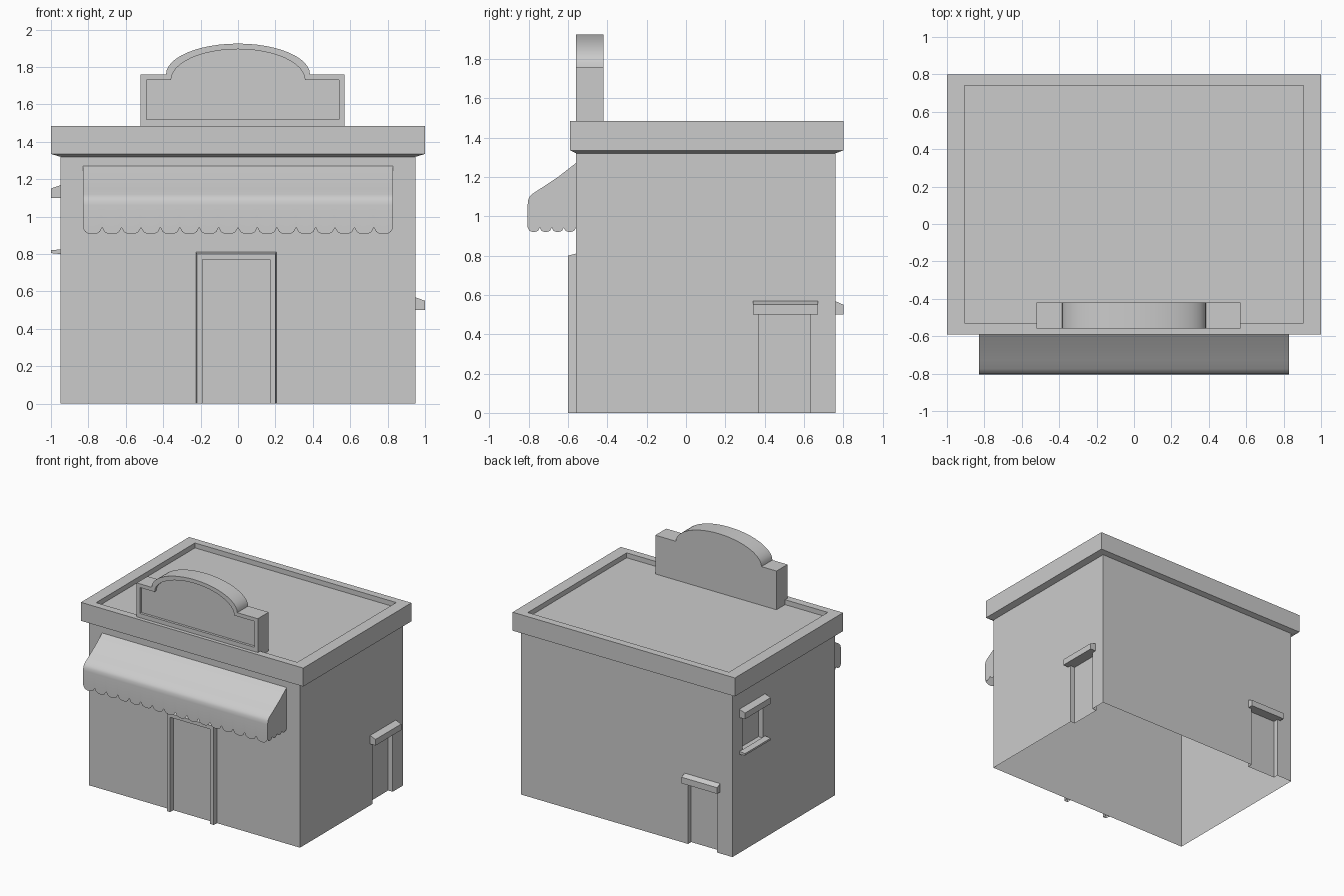
import bpy, bmesh, math

if "Cube" in bpy.data.objects:
    bpy.data.objects.remove(bpy.data.objects["Cube"])


def make(name, verts, faces, smooth=False, recalc=True):
    me = bpy.data.meshes.new(name)
    me.from_pydata(verts, [], faces)
    bm = bmesh.new()
    bm.from_mesh(me)
    bmesh.ops.remove_doubles(bm, verts=bm.verts, dist=1e-5)
    if recalc:
        bmesh.ops.recalc_face_normals(bm, faces=bm.faces)
    bm.to_mesh(me)
    bm.free()
    ob = bpy.data.objects.new(name, me)
    bpy.context.collection.objects.link(ob)
    bpy.ops.object.select_all(action='DESELECT')
    ob.select_set(True)
    bpy.context.view_layer.objects.active = ob
    if smooth:
        bpy.ops.object.shade_smooth_by_angle(angle=math.radians(35))
    return ob


def loft(name, loops, first=True, last=True, closed=True, smooth=False):
    """Skin a list of equal-length loops, optionally capping the ends."""
    n = len(loops[0])
    verts = [p for lp in loops for p in lp]
    faces = []
    for k in range(len(loops) - 1):
        for i in range(n if closed else n - 1):
            j = (i + 1) % n
            faces.append((k*n + i, k*n + j, (k+1)*n + j, (k+1)*n + i))
    if first:
        faces.append(tuple(range(n)))
    if last:
        faces.append(tuple(range((len(loops)-1)*n, len(loops)*n)))
    return make(name, verts, faces, smooth)


def rect(x, y0, y1, z):
    return [(-x, y0, z), (x, y0, z), (x, y1, z), (-x, y1, z)]


def box(name, x0, x1, y0, y1, z0, z1):
    return loft(name, [[(x0, y0, z), (x1, y0, z), (x1, y1, z), (x0, y1, z)]
                       for z in (z0, z1)])


# Walls: a block with shallow niches, then opened at the bottom and top
walls = box("walls", -0.95, 0.95, -0.56, 0.76, 0, 1.32)
D = 0.04
niches = [(0.95 - D, 1.1, 0.37, 0.63, -0.1, 0.50),      # right door
          (-0.81, -0.55, 0.76 - D, 0.9, -0.1, 0.50),    # back door
          (-1.1, -0.95 + D, 0.37, 0.63, 0.82, 1.10)]    # left window
for n in niches:
    cutter = box("niche_cutter", *n)
    cutter.hide_render = True
    mod = walls.modifiers.new("niche", 'BOOLEAN')
    mod.operation, mod.solver, mod.object = 'DIFFERENCE', 'EXACT', cutter
    bpy.context.view_layer.objects.active = walls
    bpy.ops.object.modifier_apply(modifier=mod.name)
    bpy.data.objects.remove(cutter)
bm = bmesh.new()
bm.from_mesh(walls.data)
ends = [f for f in bm.faces if all(v.co.z < 0.001 for v in f.verts)
        or all(v.co.z > 1.319 for v in f.verts)]
bmesh.ops.delete(bm, geom=ends, context='FACES')
bm.to_mesh(walls.data)
bm.free()

# Cornice with sunken roof
loft("cornice_and_roof", [rect(0.95, -0.56, 0.76, 1.32), rect(1, -0.59, 0.80, 1.335),
                          rect(1, -0.59, 0.80, 1.485), rect(0.905, -0.53, 0.74, 1.485),
                          rect(0.905, -0.53, 0.74, 1.445)], first=False)


# Lintels and sill: wedge profiles (outward, z) swept along the wall
def ledge(name, place, u0, u1, prof):
    loft(name, [[place(u, d, z) for d, z in prof] for u in (u0, u1)])


def right(u, d, z): return (0.95 + d, u, z)
def left(u, d, z): return (-0.95 - d, u, z)
def back(u, d, z): return (u, 0.76 + d * 0.8, z)


def lintel(z): return [(0, z), (0.05, z), (0.05, z + 0.05), (0, z + 0.068)]


ledge("right_door_lintel", right, 0.34, 0.67, lintel(0.50))
ledge("back_door_lintel", back, -0.84, -0.52, lintel(0.50))
ledge("window_lintel", left, 0.34, 0.67, lintel(1.10))
ledge("window_sill", left, 0.34, 0.67,
      [(0, 0.80), (0.05, 0.805), (0.05, 0.82), (0, 0.825)])


# Front door frame
def arch(w, h, y):
    return [(-0.01 - w, y, 0), (-0.01 - w, y, h), (-0.01 + w, y, h), (-0.01 + w, y, 0)]


loft("front_door_frame", [arch(0.215, 0.81, -0.56), arch(0.21, 0.80, -0.60),
                          arch(0.18, 0.77, -0.60), arch(0.18, 0.77, -0.56)],
     first=False, last=False, closed=False)


# Sign board with arched top and recessed face
def board(y, x0, x1, z0, shoulder, aw, top, n=24):
    pts = [(x0, y, z0), (x1, y, z0), (x1, y, shoulder)]
    for i in range(n + 1):
        a = math.pi * i / n
        pts.append((aw * math.cos(a), y, shoulder + (top - shoulder) * math.sin(a)))
    return pts + [(x0, y, shoulder)]


outer = (-0.52, 0.57, 1.445, 1.76, 0.385, 1.925)
inner = (-0.49, 0.54, 1.52, 1.73, 0.358, 1.895)
loft("sign_board", [board(-0.42, *outer), board(-0.56, *outer),
                    board(-0.56, *inner), board(-0.54, *inner)], smooth=True)


# Awning: curved canopy with scalloped valance and closed sides
def scallops(a, b, count, cusp, depth, seg=8):
    pts = []
    for i in range(count * seg + 1):
        s = 2 * (i % seg) / seg - 1
        pts.append((a + (b - a) * i / (count * seg),
                    cusp - depth * math.sqrt(max(0, 1 - s * s))))
    return pts


W = 0.83
prof = [(-0.56, 1.27), (-0.65, 1.20), (-0.73, 1.147), (-0.775, 1.118),
        (-0.793, 1.103), (-0.802, 1.085), (-0.805, 1.06)]
hem = scallops(-W, W, 16, 0.942, 0.036)
rows = [[(x, y, z) for x, _ in hem] for y, z in prof]
rows.append([(x, -0.805, z) for x, z in hem])
n = len(hem)
verts = [p for r in rows for p in r]
faces = [(k*n + i, (k+1)*n + i, (k+1)*n + i + 1, k*n + i + 1)
         for k in range(len(rows) - 1) for i in range(n - 1)]
side = prof + scallops(-0.805, -0.56, 4, 0.942, 0.022)
for x in (-W, W):
    base = len(verts)
    verts += [(x, y, z) for y, z in side]
    ring = tuple(range(base, len(verts)))
    faces.append(ring if x < 0 else ring[::-1])
make("awning", verts, faces, smooth=True, recalc=False)
